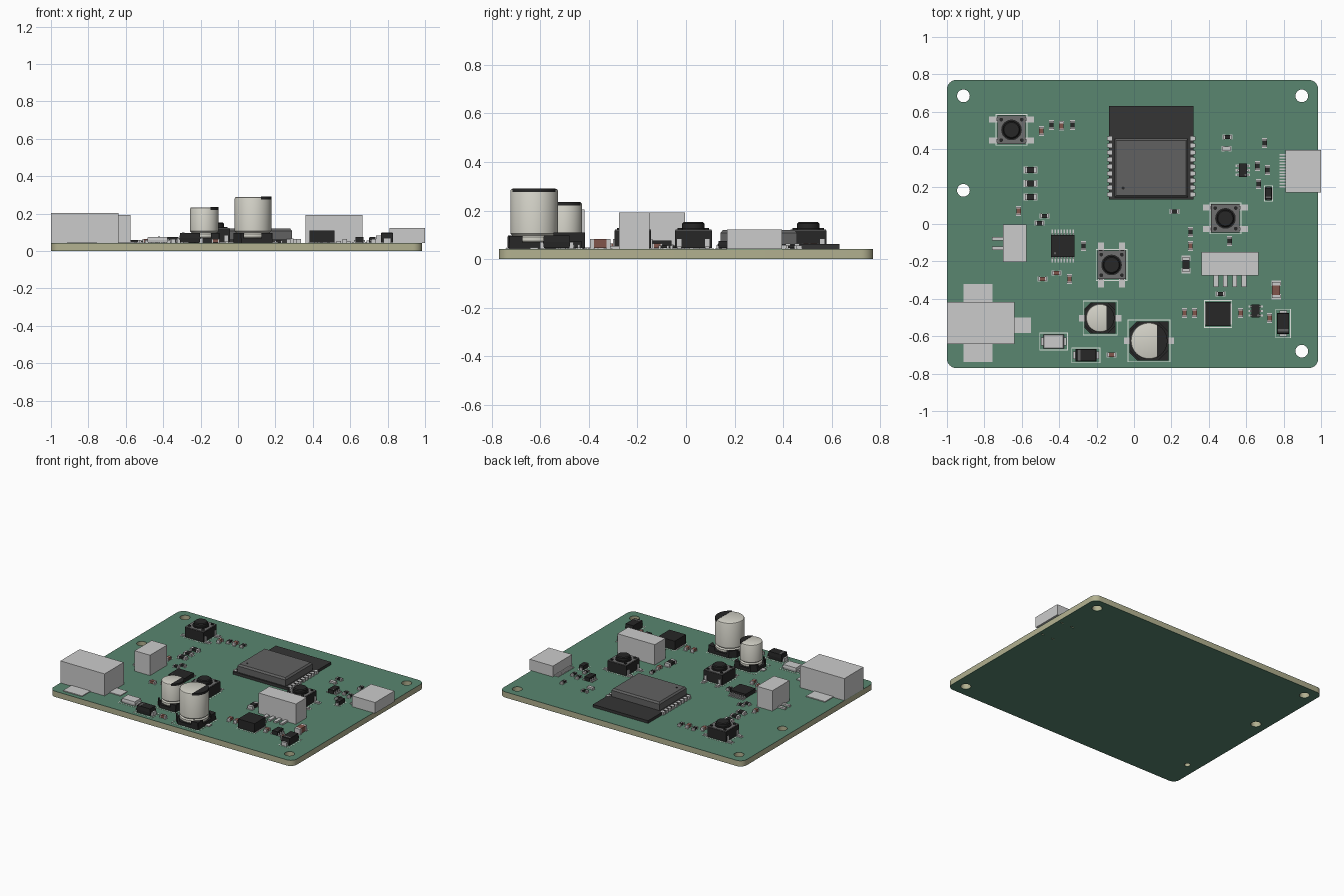
import bpy, bmesh, math
from mathutils import Vector

if "Cube" in bpy.data.objects:
    bpy.data.objects.remove(bpy.data.objects["Cube"])

T = 0.042                      # top surface of the board
COL = {"green": (0.10, 0.24, 0.16), "tan": (0.45, 0.44, 0.28), "black": (0.02, 0.02, 0.02),
       "dark": (0.035, 0.035, 0.035), "shield": (0.12, 0.12, 0.12), "brown": (0.22, 0.09, 0.07),
       "tin": (0.66, 0.65, 0.58), "plate": (0.16, 0.16, 0.16), "silk": (0.75, 0.8, 0.75)}
MAT = {"grey": None}
for k, c in COL.items():
    MAT[k] = bpy.data.materials.new(k)
    MAT[k].diffuse_color = (*c, 1)


class Part:
    """Collects solids into one mesh object; z is measured from the board top."""
    def __init__(self):
        self.bm, self.mats = bmesh.new(), []

    def face(self, vs, mat, smooth=False):
        if mat not in self.mats:
            self.mats.append(mat)
        f = self.bm.faces.new(vs)
        f.material_index, f.smooth = self.mats.index(mat), smooth

    def loft(self, rings, mat, smooth=False):
        rs = [[self.bm.verts.new(p) for p in r] for r in rings]
        n = len(rs[0])
        for a, b in zip(rs, rs[1:]):
            for i in range(n):
                self.face((a[i], a[(i + 1) % n], b[(i + 1) % n], b[i]), mat, smooth)
        self.face(rs[0][::-1], mat)
        self.face(rs[-1], mat)

    def prism(self, pts, z0, z1, mat="grey"):
        self.loft([[(x, y, z) for x, y in pts] for z in (z0, z1)], mat)

    def box(self, x, y, w, d, z0, z1, mat="grey"):
        w, d = w / 2, d / 2
        self.prism([(x - w, y - d), (x + w, y - d), (x + w, y + d), (x - w, y + d)], z0, z1, mat)

    def lathe(self, x, y, profile, mat, n=40):
        A = [i * math.tau / n for i in range(n)]
        self.loft([[(x + r * math.cos(a), y + r * math.sin(a), z) for a in A] for r, z in profile],
                  mat, True)

    def frame(self, w, d, t=0.004):
        for s in (-1, 1):
            self.box(0, s * d / 2, w + t, t, 0, 0.001, "silk")
            self.box(s * w / 2, 0, t, d - t, 0, 0.001, "silk")

    def done(self, name, x=0, y=0, turn=0):
        bmesh.ops.recalc_face_normals(self.bm, faces=self.bm.faces)
        me = bpy.data.meshes.new(name)
        round_part = any(f.smooth for f in self.bm.faces)
        self.bm.to_mesh(me)
        for m in self.mats:
            me.materials.append(MAT[m])
        ob = bpy.data.objects.new(name, me)
        ob.location, ob.rotation_euler.z = (x, y, T), math.radians(turn)
        bpy.context.collection.objects.link(ob)
        if round_part:
            bpy.ops.object.select_all(action='DESELECT')
            ob.select_set(True)
            bpy.context.view_layer.objects.active = ob
            bpy.ops.object.shade_smooth_by_angle(angle=math.radians(35))


def ellipse(x, y, rx, ry, n=32):
    return [(x + rx * math.cos(i * math.tau / n), y + ry * math.sin(i * math.tau / n)) for i in range(n)]


# Board outline with rounded corners, mounting holes, jack peg hole and shell slots
outline = []
for k, (cx, cy) in enumerate([(0.935, 0.72), (-0.95, 0.72), (-0.95, -0.72), (0.935, -0.72)]):
    outline += [(cx + 0.05 * math.cos(math.radians(90 * k + 11.25 * i)),
                 cy + 0.05 * math.sin(math.radians(90 * k + 11.25 * i))) for i in range(9)]
loops = [outline] + [ellipse(x, y, 0.034, 0.034) for x, y in
                     [(-0.912, 0.685), (0.897, 0.685), (-0.912, 0.18), (0.897, -0.68)]]
loops += [ellipse(-0.91, -0.53, 0.02, 0.02, 20)]
loops += [ellipse(x, y, 0.014, 0.005, 12) for x in (0.86, 0.95) for y in (0.182, 0.384)]


def board_layer(name, z0, z1, mat):
    cu = bpy.data.curves.new(name, 'CURVE')
    cu.dimensions, cu.fill_mode, cu.extrude = '2D', 'BOTH', (z1 - z0) / 2
    for pts in loops:
        sp = cu.splines.new('POLY')
        sp.points.add(len(pts) - 1)
        for p, (x, y) in zip(sp.points, pts):
            p.co = (x, y, 0, 1)
        sp.use_cyclic_u = True
    cu.materials.append(MAT[mat])
    ob = bpy.data.objects.new(name, cu)
    ob.location.z = (z0 + z1) / 2
    bpy.context.collection.objects.link(ob)
    bpy.ops.object.select_all(action='DESELECT')
    ob.select_set(True)
    bpy.context.view_layer.objects.active = ob
    bpy.ops.object.convert(target='MESH')


board_layer("board_core", 0.002, T - 0.002, "tan")
board_layer("solder_mask_top", T - 0.002, T, "green")
board_layer("solder_mask_bottom", 0, 0.002, "green")

# Power jack with solder tabs
p = Part()
p.box(-0.82, -0.529, 0.36, 0.224, 0, 0.162)
p.box(-0.833, -0.529, 0.155, 0.418, 0, 0.006)
p.box(-0.595, -0.542, 0.09, 0.083, 0, 0.006)
p.done("power_jack")

# Two-pin and four-pin sockets
p = Part()
p.box(-0.638, -0.104, 0.126, 0.2, 0, 0.15)
for y in (-0.079, -0.129):
    p.box(-0.73, y, 0.06, 0.02, 0, 0.012)
p.done("two_pin_socket")
p = Part()
p.box(0.513, -0.213, 0.305, 0.125, 0, 0.15)
for i in range(4):
    p.box(0.438 + 0.05 * i, -0.306, 0.025, 0.062, 0, 0.012)
p.done("four_pin_socket")

# Data port at the board edge
p = Part()
p.box(0.905, 0.282, 0.19, 0.225, 0, 0.08)
for i in range(12):
    p.box(0.794, 0.2 + 0.0155 * i, 0.034, 0.008, 0, 0.008)
p.done("data_port")

# Radio module: carrier, shield can, edge pads
p = Part()
p.box(0, 0, 0.45, 0.5, 0, 0.02, "dark")
R = lambda w, y0, y1, z: [(-w, y0, z), (w, y0, z), (w, y1, z), (-w, y1, z)]
p.loft([R(0.197, -0.24, 0.075, 0.02), R(0.197, -0.24, 0.075, 0.066), R(0.187, -0.23, 0.065, 0.078)], "shield")
p.prism(ellipse(-0.15, -0.19, 0.008, 0.008, 12), 0.078, 0.079, "black")
for s in (-1, 1):
    for i in range(9):
        p.box(s * 0.223, -0.225 + 0.0375 * i, 0.026, 0.021, 0, 0.0215)
p.done("radio_module", 0.092, 0.382)

# Push buttons
for i, (x, y, turn) in enumerate([(-0.655, 0.503, 0), (0.489, 0.03, 0), (-0.12, -0.219, 90)]):
    p = Part()
    p.box(0, 0, 0.152, 0.152, 0.003, 0.075, "black")
    p.box(0, 0, 0.148, 0.148, 0.075, 0.08, "plate")
    p.lathe(0, 0, [(0.055, 0.08), (0.055, 0.087), (0.046, 0.087), (0.046, 0.104), (0.04, 0.11)], "black")
    for sx in (-1, 1):
        for sy in (-1, 1):
            p.prism(ellipse(sx * 0.055, sy * 0.055, 0.01, 0.01, 12), 0.08, 0.086, "black")
            p.box(sx * 0.096, sy * 0.057, 0.05, 0.032, 0, 0.002)
            p.box(sx * 0.09, sy * 0.057, 0.045, 0.018, 0.002, 0.009)
            p.box(sx * 0.078, sy * 0.057, 0.006, 0.018, 0.009, 0.04)
    p.frame(0.165, 0.165)
    p.done(f"push_button_{i + 1}", x, y, turn)

# Electrolytic capacitors: chamfered base, grooved can, dark polarity mark
for name, x, y, h, r, top in [("small_can_capacitor", -0.181, -0.503, 0.083, 0.076, 0.192),
                              ("large_can_capacitor", 0.08, -0.625, 0.104, 0.098, 0.248)]:
    p = Part()
    c = 0.6 * h
    p.prism([(-h, -c), (-c, -h), (h, -h), (h, h), (-c, h), (-h, c)], 0.002, 0.026, "black")
    for sx, k in ((-1, 0.62), (1, 0.97)):
        for s in (-1, 1):
            p.prism([(sx * h, s * h * 0.45), (sx * h, s * h * k), (sx * h * k, s * h), (sx * h * 0.45, s * h)],
                    0.026, 0.054, "black")
    p.lathe(0, 0, [(r - 0.006, 0.026), (r, 0.032), (r, 0.048), (r - 0.008, 0.056), (r, 0.064),
                   (r, top - 0.01), (r - 0.003, top - 0.003), (r - 0.01, top)], "tin", 48)
    a0 = math.acos(0.45)
    arc = [(1.004 * r * math.cos(a0 * (i / 10 - 1)), 1.004 * r * math.sin(a0 * (i / 10 - 1))) for i in range(21)]
    p.prism(arc, top - 0.014, top + 0.001, "black")
    for s in (-1, 1):
        p.box(s * (h + 0.005), 0, 0.05, 0.034, 0, 0.006)
    p.frame(2 * h + 0.016, 2 * h + 0.016)
    p.done(name, x, y)


# Leaded chips: legs along the +-y sides
def chip(name, x, y, w, d, h, n, pitch, leg, turn=0):
    p = Part()
    p.box(0, 0, w, d, 0.004, h, "black")
    p.prism(ellipse(-w * 0.33, -d * 0.33, 0.006, 0.006, 10), h, h + 0.001, "shield")
    for s in (-1, 1):
        for i in range(n):
            px = (i - (n - 1) / 2) * pitch
            p.box(px, s * (d / 2 + leg / 2), pitch * 0.5, leg, 0, 0.006)
            p.box(px, s * (d / 2 + 0.004), pitch * 0.45, 0.008, 0.006, h * 0.55)
    p.done(name, x, y, turn)


chip("motor_driver", -0.381, -0.118, 0.126, 0.116, 0.034, 8, 0.0163, 0.03)
chip("regulator", 0.65, -0.465, 0.07, 0.042, 0.032, 3, 0.024, 0.018, 90)
chip("port_protector", 0.582, 0.287, 0.074, 0.042, 0.032, 3, 0.024, 0.018, 90)

# Inductor
p = Part()
p.box(0, 0, 0.134, 0.13, 0.003, 0.068, "black")
for s in (-1, 1):
    p.box(s * 0.055, 0, 0.034, 0.11, 0, 0.003)
p.frame(0.145, 0.145)
p.done("inductor", 0.45, -0.481)

# Diodes (and fuse): body with a tab at each end, band on diodes
for name, x, y, w, d, h, mat, turn in [("input_diode", -0.257, -0.702, 0.112, 0.066, 0.055, "black", 0),
                                       ("output_diode", 0.797, -0.532, 0.112, 0.066, 0.055, "black", 90),
                                       ("signal_diode", 0.719, 0.163, 0.062, 0.036, 0.032, "black", 90),
                                       ("fuse", -0.43, -0.628, 0.11, 0.075, 0.034, "grey", 0)]:
    p = Part()
    p.loft([[(a * w * k / 2, b * d * k / 2, z) for a, b in ((-1, -1), (1, -1), (1, 1), (-1, 1))]
            for k, z in ((0.94, 0.003), (1, h / 2), (0.94, h))], mat)
    if mat == "black":
        p.box(-w * 0.32, 0, w * 0.12, d * 0.92, h, h + 0.001, "shield")
    for s in (-1, 1):
        p.box(s * w * 0.52, 0, w * 0.2, d * 0.6, 0, h * 0.5)
    p.frame(w * 1.35, d * 1.2)
    p.done(name, x, y, turn)


# Chip resistors and capacitors
def passive(name, x, y, w, d, h, mat, turn):
    p = Part()
    p.box(0, 0, w * 0.6, d * 0.98, 0.003, h, mat)
    for s in (-1, 1):
        p.box(s * w * 0.4, 0, w * 0.2, d, 0.002, h)
        p.box(s * w * 0.42, 0, w * 0.36, d * 1.15, 0, 0.002)
    p.done(name, x, y, turn)


passive("bulk_capacitor", 0.76, -0.353, 0.085, 0.044, 0.04, "brown", 90)
passive("sense_resistor", 0.278, -0.217, 0.08, 0.04, 0.024, "black", 90)
for i, y in enumerate((0.289, 0.217, 0.144)):
    passive(f"wide_resistor_{i + 1}", -0.553, y, 0.062, 0.034, 0.018, "black", 0)
resistors = {90: [(-0.441, 0.529), (-0.329, 0.529), (-0.27, -0.118), (0.302, -0.043), (0.511, -0.091),
                  (0.698, 0.433), (0.66, 0.31), (0.713, 0.289), (0.666, 0.214)],
             0: [(-0.479, 0.043), (-0.505, 0.005), (0.217, 0.067), (0.463, -0.374), (0.5, 0.465)]}
capacitors = {90: [(-0.495, 0.497), (-0.388, 0.525), (-0.617, 0.07), (-0.345, -0.294), (0.302, -0.118),
                   (0.27, -0.476), (0.324, -0.476), (0.57, -0.476), (0.725, -0.503)],
              0: [(-0.489, -0.294), (-0.414, -0.262), (-0.12, -0.7)]}
for kind, table, h, mat in (("resistor", resistors, 0.015, "black"), ("capacitor", capacitors, 0.022, "brown")):
    for turn, spots in table.items():
        for x, y in spots:
            passive("chip_" + kind, x, y, 0.044, 0.024, h, mat, turn)
passive("status_light", 0.495, 0.402, 0.044, 0.024, 0.016, "grey", 0)

for m in bpy.data.materials:
    if m.users and not m.is_grease_pencil:
        m.use_nodes = True
        m.node_tree.nodes["Principled BSDF"].inputs["Base Color"].default_value = m.diffuse_color
